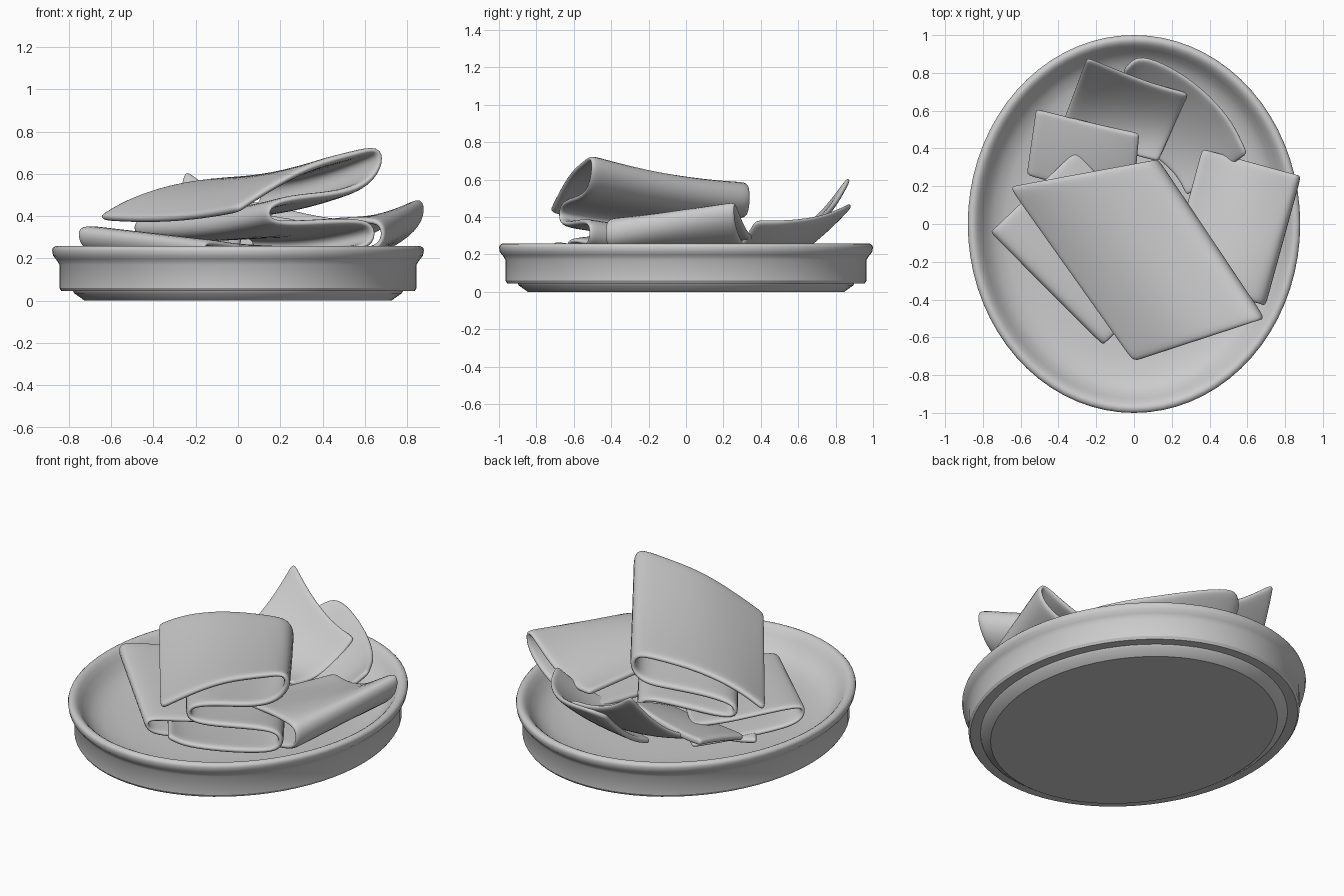
import bpy, bmesh, math
from mathutils import Vector


def make(name, verts, faces):
    me = bpy.data.meshes.new(name)
    me.from_pydata(verts, [], faces)
    bm = bmesh.new()
    bm.from_mesh(me)
    bmesh.ops.recalc_face_normals(bm, faces=bm.faces)
    bm.to_mesh(me)
    bm.free()
    ob = bpy.data.objects.new(name, me)
    bpy.context.collection.objects.link(ob)
    bpy.ops.object.select_all(action='DESELECT')
    ob.select_set(True)
    bpy.context.view_layer.objects.active = ob
    return ob


def cloth(name, rear, front, thick=0.035, sag=0.0, corner=0.3):
    """Soft sheet lofted between a rear edge and a front edge."""
    def tight(pts):
        p = [Vector(q) for q in pts]
        return ([p[0], p[0].lerp(p[1], corner)] + p[1:-1]
                + [p[-1].lerp(p[-2], corner), p[-1]])
    rear, front = tight(rear), tight(front)
    rows = (0, 0.08, 0.35, 0.65, 0.92, 1)
    n = len(rear)
    verts = []
    for t in rows:
        for a, b in zip(rear, front):
            p = a.lerp(b, t)
            p.z -= sag * 4 * t * (1 - t)
            verts.append(p)
    faces = [(r * n + i, r * n + i + 1, (r + 1) * n + i + 1, (r + 1) * n + i)
             for r in range(len(rows) - 1) for i in range(n - 1)]
    ob = make(name, verts, faces)
    so = ob.modifiers.new("thickness", 'SOLIDIFY')
    so.thickness = thick
    so.offset = 0
    su = ob.modifiers.new("soft", 'SUBSURF')
    su.levels = su.render_levels = 2
    bpy.ops.object.shade_smooth()
    return ob


def fold_edge(left, right, prof):
    """Folded profile (fraction along the edge, height) placed between two plan points."""
    l, r = Vector(left), Vector(right)
    return [(*l.lerp(r, a), z) for a, z in prof]


# Oval dish: (inset from the outer oval, height)
profile = [(0.155, 0), (0.105, 0.035), (0.10, 0.045), (0.045, 0.045), (0.035, 0.06),
           (0.035, 0.17), (0.02, 0.195), (0.005, 0.212), (0, 0.238), (0.003, 0.248),
           (0.01, 0.255), (0.02, 0.259), (0.03, 0.259), (0.042, 0.253), (0.055, 0.242),
           (0.075, 0.215), (0.10, 0.18), (0.14, 0.145), (0.2, 0.12), (0.3, 0.105), (0.45, 0.10)]
N = 72
verts = [((0.88 - d) * math.cos(2 * math.pi * k / N), (1 - d) * math.sin(2 * math.pi * k / N), z)
         for d, z in profile for k in range(N)]
faces = [(r * N + k, r * N + (k + 1) % N, (r + 1) * N + (k + 1) % N, (r + 1) * N + k)
         for r in range(len(profile) - 1) for k in range(N)]
faces += [tuple(range(N)), tuple(range((len(profile) - 1) * N, len(profile) * N))]
make("dish", verts, faces)
bpy.ops.object.shade_smooth_by_angle(angle=math.radians(33))

# Large cloth zigzag-folded in four layers
a = [0, 0.2, 0.5, 0.85, 1.0, 1.03, 0.94, 0.75, 0.5, 0.35, 0.22, 0.22, 0.35, 0.55, 0.8,
     0.97, 0.97, 0.8, 0.5, 0.2, 0.06]
z_front = [0.43, 0.52, 0.64, 0.70, 0.73, 0.66, 0.56, 0.51, 0.495, 0.48, 0.45, 0.38, 0.365, 0.37,
           0.38, 0.37, 0.27, 0.24, 0.22, 0.22, 0.26]
z_rear = [0.39, 0.48, 0.55, 0.57, 0.57, 0.48, 0.41, 0.41, 0.41, 0.40, 0.38, 0.31, 0.30, 0.31,
          0.32, 0.31, 0.22, 0.19, 0.17, 0.17, 0.19]
cloth("large_folded_cloth",
      fold_edge((-0.66, 0.20), (0.10, 0.34), zip(a, z_rear)),
      fold_edge((0.0, -0.73), (0.67, -0.51), zip(a, z_front)), 0.04, sag=0.03, corner=0.25)

# Left cloth under it, doubled over at its outer side
b = [1, 0.7, 0.35, 0.1, 0.0, 0.02, 0.15, 0.4, 0.7, 1]
cloth("left_folded_cloth",
      fold_edge((-0.76, -0.04), (-0.31, 0.39),
                zip(b, [0.27, 0.28, 0.32, 0.345, 0.34, 0.27, 0.23, 0.2, 0.17, 0.15])),
      fold_edge((-0.16, -0.64), (0.26, -0.23),
                zip(b, [0.24, 0.24, 0.255, 0.275, 0.27, 0.21, 0.18, 0.16, 0.15, 0.14])),
      0.032, corner=0.2)

# Right cloth rolled over near the rim
c = [0, 0.25, 0.55, 0.85, 1.0, 1.02, 0.9, 0.6, 0.3, 0]
cloth("right_folded_cloth",
      fold_edge((0.36, 0.40), (0.87, 0.26),
                zip(c, [0.29, 0.28, 0.32, 0.43, 0.49, 0.41, 0.32, 0.23, 0.20, 0.19])),
      fold_edge((0.18, -0.27), (0.68, -0.43),
                zip(c, [0.34, 0.36, 0.38, 0.38, 0.37, 0.28, 0.23, 0.20, 0.18, 0.16])), sag=0.0)

# Loose pieces leaning on the back of the dish
cloth("back_right_piece",
      [(-0.05, 0.82, 0.43), (0.03, 0.90, 0.48), (0.2, 0.83, 0.44), (0.36, 0.72, 0.40),
       (0.51, 0.56, 0.38), (0.60, 0.37, 0.38)],
      [(-0.1, 0.48, 0.16), (-0.02, 0.44, 0.15), (0.08, 0.38, 0.14), (0.16, 0.32, 0.14),
       (0.23, 0.25, 0.14), (0.28, 0.15, 0.15)], 0.03, 0.05)
cloth("back_upright_piece",
      [(-0.25, 0.88, 0.62), (-0.08, 0.81, 0.49), (0.10, 0.74, 0.41), (0.29, 0.69, 0.38)],
      [(-0.40, 0.48, 0.27), (-0.24, 0.43, 0.22), (-0.06, 0.38, 0.20), (0.13, 0.33, 0.20)],
      0.03, 0.075)
cloth("back_left_piece",
      [(-0.52, 0.61, 0.31), (-0.36, 0.57, 0.30), (-0.16, 0.52, 0.31), (0.03, 0.48, 0.35)],
      [(-0.57, 0.26, 0.22), (-0.38, 0.21, 0.21), (-0.18, 0.18, 0.20), (0.0, 0.14, 0.20)],
      0.04, -0.01)
